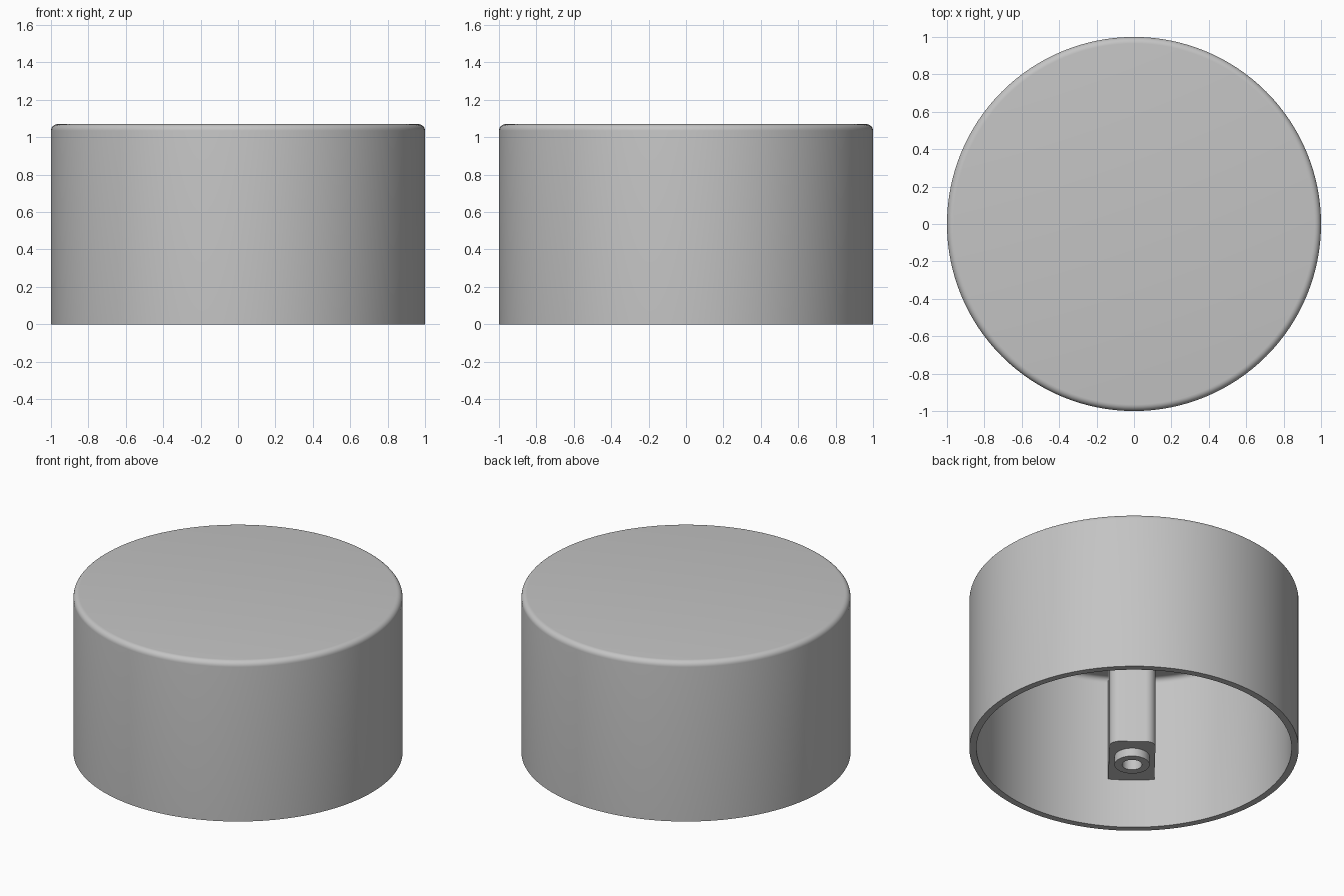
import bpy, bmesh, math
from mathutils import Matrix, Vector

if "Cube" in bpy.data.objects:
    bpy.data.objects.remove(bpy.data.objects["Cube"], do_unlink=True)

HEIGHT = 1.07
SEGMENTS = 128

grey = bpy.data.materials.new("plain_grey")
grey.use_nodes = True
colour = (0.55, 0.55, 0.55, 1)
grey.diffuse_color = colour
grey.node_tree.nodes["Principled BSDF"].inputs["Base Color"].default_value = colour


def make_object(name, bm):
    bmesh.ops.recalc_face_normals(bm, faces=bm.faces)
    mesh = bpy.data.meshes.new(name)
    bm.to_mesh(mesh)
    bm.free()
    mesh.materials.append(grey)
    obj = bpy.data.objects.new(name, mesh)
    bpy.context.collection.objects.link(obj)
    return obj


def smooth(obj):
    bpy.ops.object.select_all(action='DESELECT')
    obj.select_set(True)
    bpy.context.view_layer.objects.active = obj
    bpy.ops.object.shade_smooth_by_angle(angle=math.radians(30))


def fillet(cx, cz, radius, start, end, steps=6):
    """Arc points in the radius/height plane, angles in degrees."""
    angles = [math.radians(start + (end - start) * i / steps) for i in range(steps + 1)]
    return [(cx + radius * math.cos(a), cz + radius * math.sin(a)) for a in angles]


def lathe(name, profile, segments):
    bm = bmesh.new()
    verts = [bm.verts.new((r, 0, z)) for r, z in profile]
    edges = [bm.edges.new(pair) for pair in zip(verts, verts[1:])]
    bmesh.ops.spin(bm, geom=verts + edges, axis=(0, 0, 1), cent=(0, 0, 0),
                   angle=math.tau, steps=segments, use_duplicate=False)
    bmesh.ops.remove_doubles(bm, verts=bm.verts, dist=0.0005)
    return make_object(name, bm)


def boolean(target, other, operation):
    mod = target.modifiers.new(operation.lower(), 'BOOLEAN')
    mod.operation = operation
    mod.object = other
    mod.solver = 'EXACT'
    bpy.context.view_layer.objects.active = target
    bpy.ops.object.modifier_apply(modifier=mod.name)
    bpy.data.objects.remove(other, do_unlink=True)


def cylinder(name, radius, bottom, top, x):
    bm = bmesh.new()
    bmesh.ops.create_cone(bm, cap_ends=True, segments=48, radius1=radius, radius2=radius,
                          depth=top - bottom,
                          matrix=Matrix.Translation((x, 0, (bottom + top) / 2)))
    return make_object(name, bm)


# Hollow cap: rounded top rim outside, rounded ceiling corner inside
inner = 0.957
ceiling = 1.035
outline = [(0, HEIGHT)]
outline += fillet(0.965, HEIGHT - 0.035, 0.035, 90, 0)
outline += [(1, 0), (inner, 0)]
outline += fillet(inner - 0.035, ceiling - 0.035, 0.035, 0, 90)
outline += [(0, ceiling)]
smooth(lathe("cap_shell", outline, SEGMENTS))


# Screw posts: a wall block with rounded inner corners, a collar and a blind bore
def screw_post(name, angle):
    near, far, half, bottom, top = 0.485, 0.965, 0.14, 0.33, 1.05
    bm = bmesh.new()
    bmesh.ops.create_cube(bm, size=1)
    bmesh.ops.scale(bm, vec=(far - near, 2 * half, top - bottom), verts=bm.verts)
    bmesh.ops.translate(bm, vec=((near + far) / 2, 0, (bottom + top) / 2), verts=bm.verts)
    corners = [e for e in bm.edges
               if all(v.co.x < near + 0.01 for v in e.verts)
               and abs(e.verts[0].co.z - e.verts[1].co.z) > 0.1]
    bmesh.ops.bevel(bm, geom=corners, offset=0.06, segments=8, affect='EDGES', profile=0.5)
    post = make_object(name, bm)
    centre = 0.675
    boolean(post, cylinder("collar", 0.107, 0.275, 0.5, centre), 'UNION')
    boolean(post, cylinder("bore", 0.06, 0.2, 0.75, centre), 'DIFFERENCE')
    post.data.transform(Matrix.Rotation(angle, 4, 'Z'))
    smooth(post)


for name, degrees in (("screw_post_left", 51), ("screw_post_right", 231)):
    screw_post(name, math.radians(degrees))
